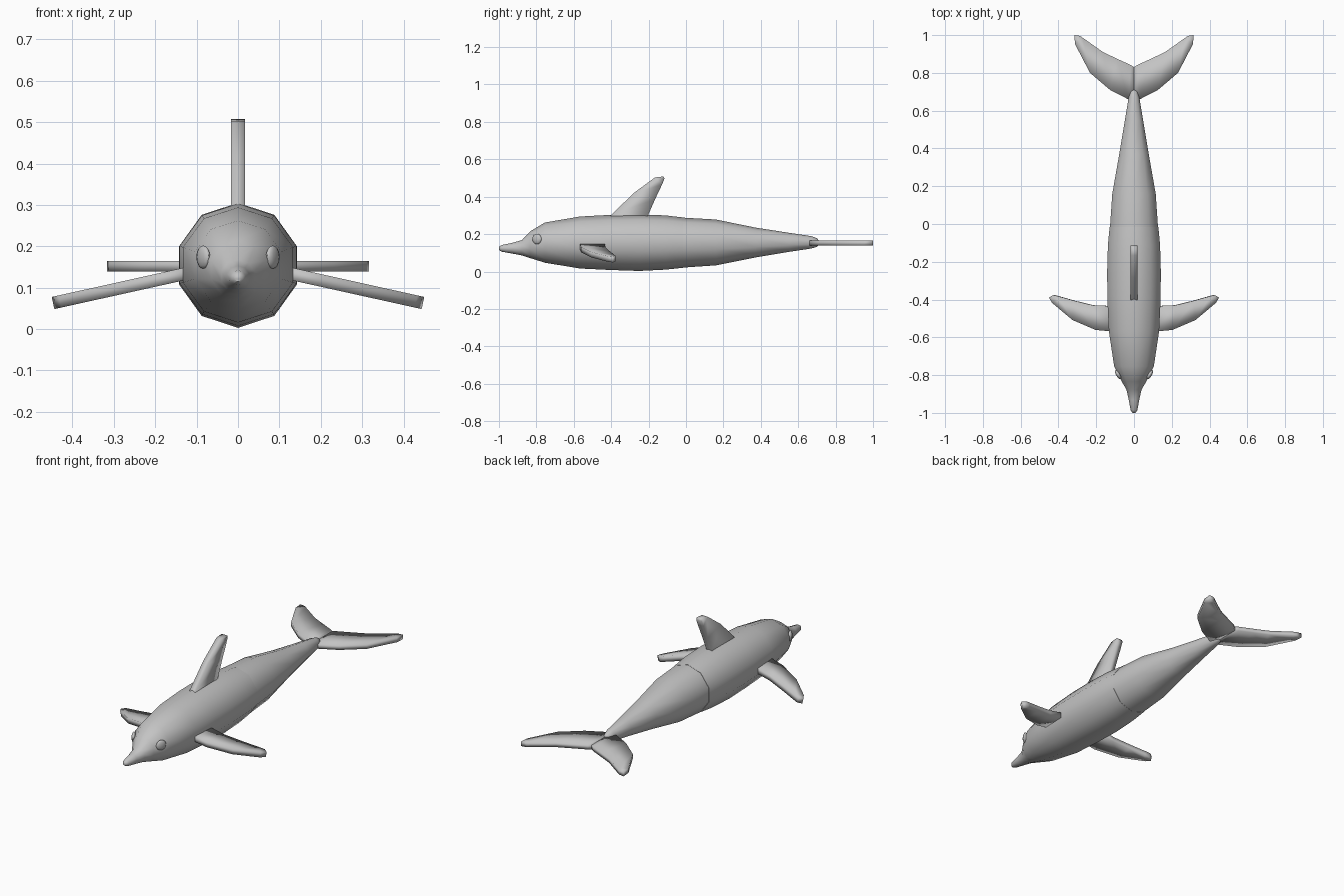
import bpy, bmesh, math
from mathutils import Vector, Matrix

cube = bpy.data.objects.get("Cube")
if cube:
    bpy.data.objects.remove(cube, do_unlink=True)

grey = bpy.data.materials.new("soft grey")
grey.use_nodes = True
COLOUR = (0.55, 0.55, 0.55, 1)
grey.diffuse_color = COLOUR
grey.node_tree.nodes["Principled BSDF"].inputs["Base Color"].default_value = COLOUR


def finish(name, bm, angle):
    """Turn a bmesh into a smooth shaded object."""
    bmesh.ops.recalc_face_normals(bm, faces=bm.faces)
    mesh = bpy.data.meshes.new(name)
    bm.to_mesh(mesh)
    bm.free()
    mesh.materials.append(grey)
    obj = bpy.data.objects.new(name, mesh)
    bpy.context.collection.objects.link(obj)
    bpy.ops.object.select_all(action="DESELECT")
    obj.select_set(True)
    bpy.context.view_layer.objects.active = obj
    bpy.ops.object.shade_smooth_by_angle(angle=math.radians(angle))
    return obj


def loft(name, sections, sides=10):
    """Ten-sided rings along y; each section is y, bottom, top, half width."""
    bm = bmesh.new()
    rings = []
    for y, low, high, half in sections:
        ring = []
        for i in range(sides):
            a = math.tau * i / sides
            x = half * math.sin(a) / math.cos(math.pi / sides)
            z = (low + high) / 2 + (high - low) / 2 * math.cos(a)
            ring.append(bm.verts.new((x, y, z)))
        rings.append(ring)
    for a, b in zip(rings, rings[1:]):
        for i in range(sides):
            j = (i + 1) % sides
            bm.faces.new((a[i], a[j], b[j], b[i]))
    bm.faces.new(rings[0])
    bm.faces.new(rings[-1])
    return finish(name, bm, 60)


def slab(name, lead, trail, thickness, place):
    """Fin built as strips between a leading and a trailing edge."""
    bm = bmesh.new()
    rows = []
    for a, b in zip(lead, trail):
        rows.append([bm.verts.new(place(p[0], p[1], s * thickness / 2))
                     for p, s in ((a, 1), (b, 1), (b, -1), (a, -1))])
    for r, s in zip(rows, rows[1:]):
        for i in range(4):
            j = (i + 1) % 4
            bm.faces.new((r[i], r[j], s[j], s[i]))
    bm.faces.new(rows[0])
    bm.faces.new(rows[-1])
    return finish(name, bm, 100)


# Body: head and chest, then the tapering tail
loft("front_body", [
    (-1.0, 0.115, 0.132, 0.008), (-0.985, 0.106, 0.142, 0.018),
    (-0.93, 0.096, 0.153, 0.028), (-0.877, 0.086, 0.168, 0.04),
    (-0.834, 0.072, 0.214, 0.065), (-0.754, 0.047, 0.262, 0.105),
    (-0.567, 0.016, 0.294, 0.133), (-0.4, 0.008, 0.303, 0.141),
    (-0.25, 0.003, 0.305, 0.142), (-0.11, 0.01, 0.3, 0.138),
    (-0.016, 0.02, 0.289, 0.129)])
loft("rear_body", [
    (-0.016, 0.021, 0.288, 0.127), (0.16, 0.033, 0.278, 0.115),
    (0.37, 0.075, 0.235, 0.078), (0.55, 0.105, 0.207, 0.048),
    (0.67, 0.123, 0.189, 0.028), (0.7, 0.132, 0.178, 0.018),
    (0.712, 0.145, 0.163, 0.006)])

# Dorsal fin, drawn in the y-z plane
slab("dorsal_fin",
     [(-0.43, 0.27), (-0.396, 0.305), (-0.283, 0.417), (-0.166, 0.503), (-0.12, 0.508)],
     [(-0.21, 0.27), (-0.203, 0.3), (-0.166, 0.385), (-0.128, 0.465), (-0.115, 0.497)],
     0.035, lambda y, z, t: (t, y, z))

# Paired flippers, tail flukes and eyes
SLOPE = Vector((0.976, 0, -0.216))
UP = Vector((0.216, 0, 0.976))
for side, s in (("left", 1), ("right", -1)):
    def flipper(x, y, t):
        p = SLOPE * ((x - 0.14) / SLOPE.x) + UP * t
        return (s * (p.x + 0.14), y, p.z + 0.131)

    slab(side + "_flipper",
         [(0.1, -0.57), (0.2, -0.561), (0.323, -0.508), (0.43, -0.418), (0.447, -0.39)],
         [(0.1, -0.435), (0.217, -0.43), (0.312, -0.407), (0.4, -0.382), (0.425, -0.376)],
         0.03, flipper)

    slab(side + "_fluke",
         [(0, 0.67), (0.03, 0.66), (0.127, 0.71), (0.233, 0.8), (0.312, 0.952), (0.316, 1)],
         [(0, 0.83), (0.016, 0.841), (0.09, 0.875), (0.164, 0.91), (0.27, 0.985), (0.286, 0.996)],
         0.025, lambda x, y, t: (s * x, y, 0.152 + t))

    bm = bmesh.new()
    bmesh.ops.create_uvsphere(bm, u_segments=12, v_segments=8, radius=0.028)
    turn = Matrix.Rotation(s * math.radians(-29), 4, "Z")
    bm.transform(Matrix.Translation((s * 0.084, -0.797, 0.174)) @ turn
                 @ Matrix.Diagonal((0.4, 1, 1, 1)))
    finish(side + "_eye", bm, 60)
